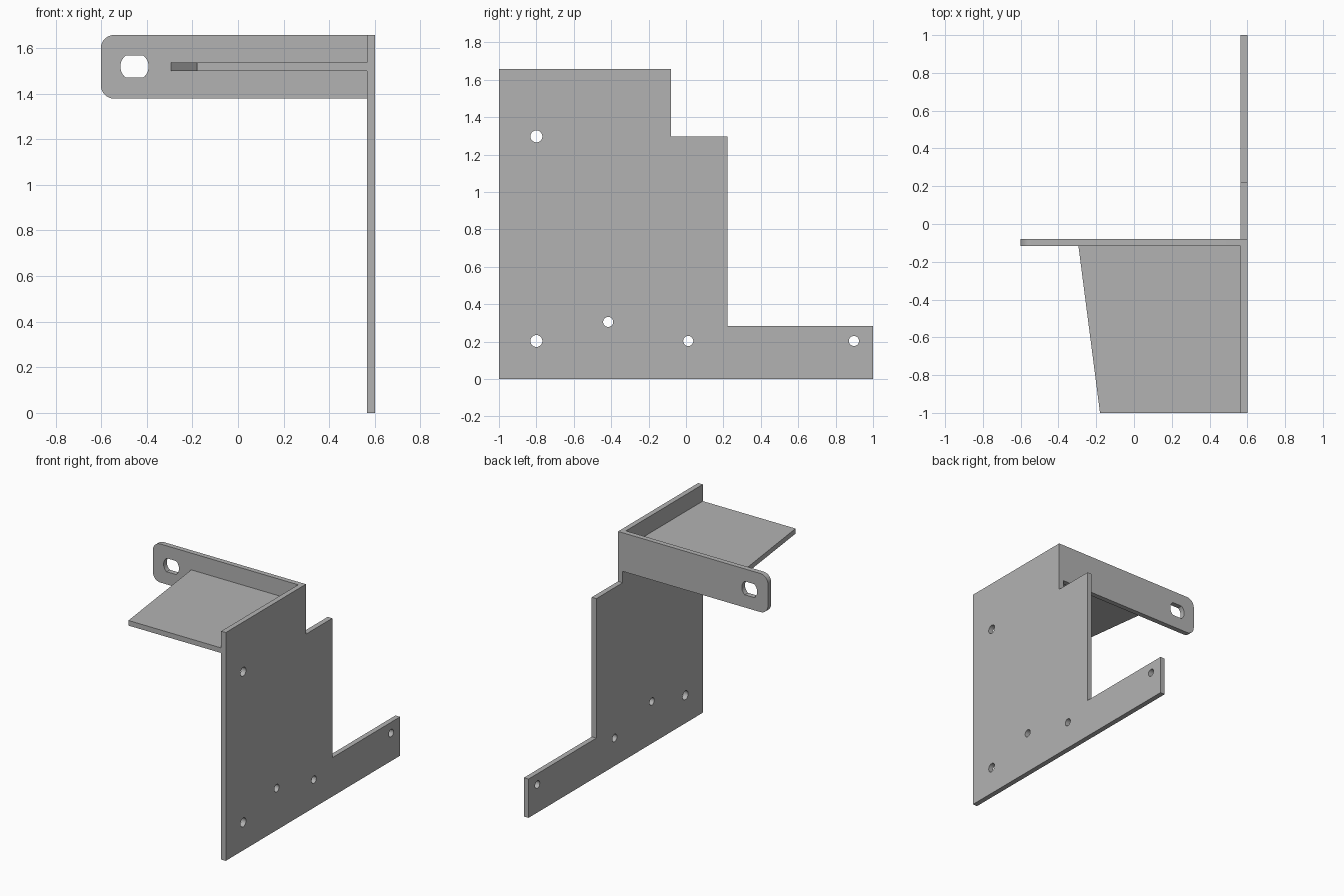
import bpy, bmesh
from math import sin, cos, pi, radians, acos
from mathutils import Matrix, Vector

cube = bpy.data.objects.get("Cube")
if cube:
    bpy.data.objects.remove(cube, do_unlink=True)

GREY = (0.45, 0.45, 0.45, 1)
metal = bpy.data.materials.new("plain grey metal")
metal.use_nodes = True
metal.diffuse_color = GREY
metal.node_tree.nodes["Principled BSDF"].inputs["Base Color"].default_value = GREY

THICK = 0.037


def arc(cx, cy, r, start, end, steps):
    return [(cx + r * cos(start + (end - start) * i / steps),
             cy + r * sin(start + (end - start) * i / steps)) for i in range(steps + 1)]


def circle(cx, cy, r):
    return arc(cx, cy, r, 0, 2 * pi, 32)[:-1]


def sheet(name, loops, u, v, w, offset):
    """Flat sheet: first loop is the outline, the others are holes.
    u, v, w are the world axes of the sheet, offset is its middle along w."""
    curve = bpy.data.curves.new(name + "_profile", "CURVE")
    curve.dimensions = "2D"
    curve.fill_mode = "BOTH"
    curve.extrude = THICK / 2
    for pts in loops:
        spline = curve.splines.new("POLY")
        spline.points.add(len(pts) - 1)
        for p, (a, b) in zip(spline.points, pts):
            p.co = (a, b, 0, 1)
        spline.use_cyclic_u = True
    temp = bpy.data.objects.new(name + "_profile", curve)
    bpy.context.collection.objects.link(temp)
    bpy.context.view_layer.update()
    mesh = bpy.data.meshes.new_from_object(
        temp.evaluated_get(bpy.context.evaluated_depsgraph_get()))
    bpy.data.objects.remove(temp, do_unlink=True)
    bpy.data.curves.remove(curve)

    u, v, w = Vector(u), Vector(v), Vector(w)
    turn = Matrix((u, v, w)).transposed().to_4x4()
    bm = bmesh.new()
    bm.from_mesh(mesh)
    bmesh.ops.remove_doubles(bm, verts=bm.verts, dist=1e-5)
    bmesh.ops.transform(bm, matrix=Matrix.Translation(w * offset) @ turn, verts=bm.verts)
    bmesh.ops.recalc_face_normals(bm, faces=bm.faces)
    bm.to_mesh(mesh)
    bm.free()
    mesh.name = name
    mesh.materials.clear()
    mesh.materials.append(metal)
    obj = bpy.data.objects.new(name, mesh)
    bpy.context.collection.objects.link(obj)
    bpy.ops.object.select_all(action="DESELECT")
    obj.select_set(True)
    bpy.context.view_layer.objects.active = obj
    bpy.ops.object.shade_smooth_by_angle(angle=radians(30))
    return obj


X, Y, Z = (1, 0, 0), (0, 1, 0), (0, 0, 1)
TOP, BACK, OUTER = 1.658, -0.08, 0.602
INNER = OUTER - THICK

# Upright side plate with stepped outline and five bolt holes
side = [(-1, 0), (1, 0), (1, 0.282), (0.222, 0.282), (0.222, 1.295),
        (BACK, 1.295), (BACK, TOP), (-1, TOP)]
holes = [circle(-0.8, 1.297, 0.032), circle(-0.8, 0.203, 0.032)]
holes += [circle(y, z, 0.027) for y, z in ((-0.416, 0.305), (0.012, 0.203), (0.898, 0.203))]
sheet("side_plate", [side] + holes, Y, Z, X, OUTER - THICK / 2)

# Back flange with rounded free end and flat-sided mounting slot
left, low, r = -0.602, 1.378, 0.06
flange = [(INNER, low), (INNER, TOP)]
flange += arc(left + r, TOP - r, r, pi / 2, pi, 8)
flange += arc(left + r, low + r, r, pi, 1.5 * pi, 8)
slot_r, slot_half = 0.062, 0.049
a = pi / 2 - acos(slot_half / slot_r)
slot = arc(-0.454, 1.519, slot_r, -a, a, 10) + arc(-0.454, 1.519, slot_r, pi - a, pi + a, 10)
sheet("back_flange", [flange, slot], X, Z, (0, -1, 0), -BACK + THICK / 2)

# Tapered shelf between the side plate and the flange
front_of_flange = BACK - THICK
shelf = [(-0.18, -1), (INNER, -1), (INNER, front_of_flange), (-0.294, front_of_flange)]
sheet("shelf", [shelf], X, Y, Z, 1.518)
